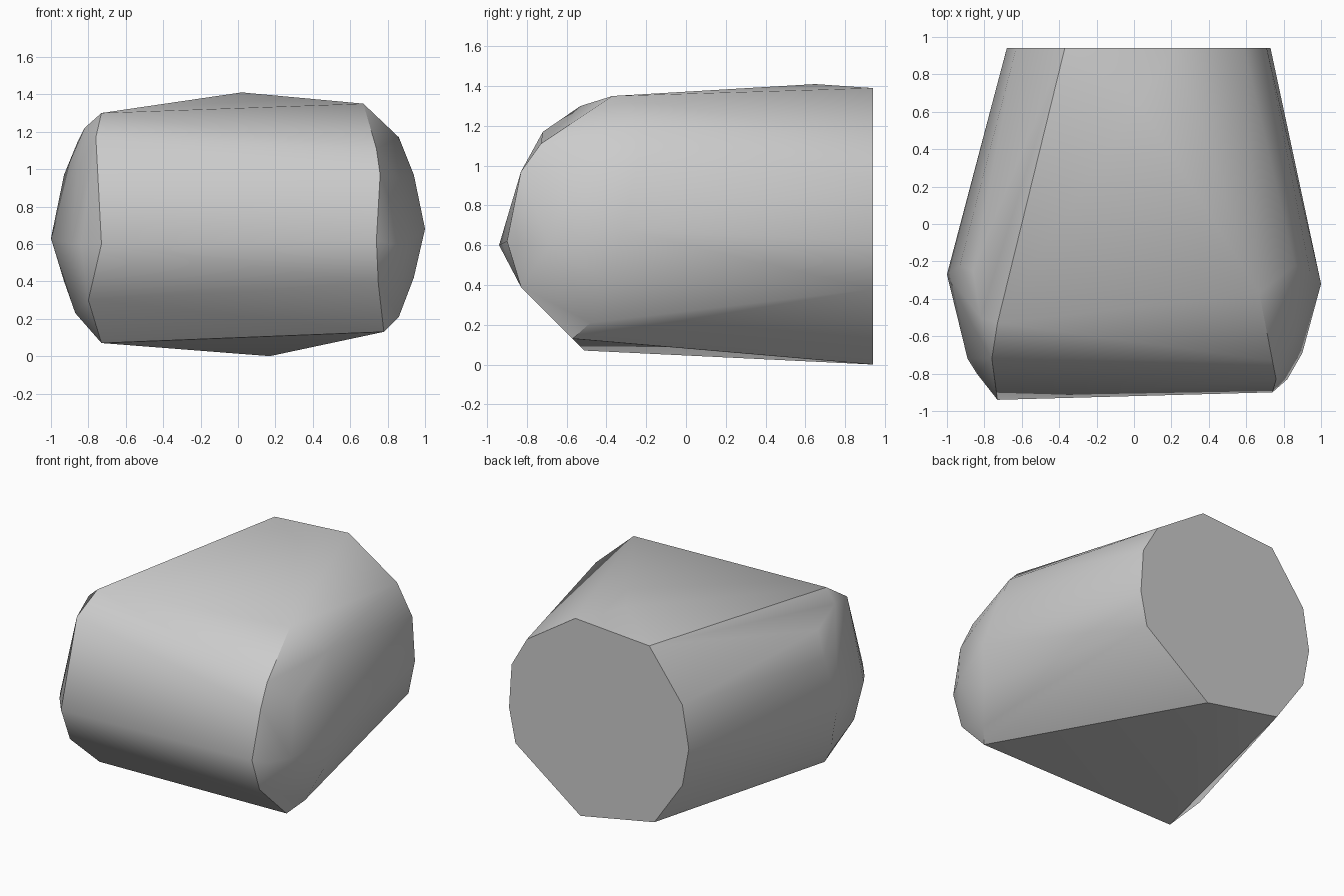
import bpy
import bmesh
import math

# Remove the default object
default_cube = bpy.data.objects.get("Cube")
if default_cube:
    bpy.data.objects.remove(default_cube, do_unlink=True)


def flat_material(name, color):
    material = bpy.data.materials.new(name)
    material.use_nodes = True
    material.diffuse_color = color
    shader = material.node_tree.nodes["Principled BSDF"]
    shader.inputs["Base Color"].default_value = color
    shader.inputs["Roughness"].default_value = 0.8
    return material


def hull_object(name, points, material):
    """Wrap a faceted convex skin around the given outline points."""
    bm = bmesh.new()
    for point in points:
        bm.verts.new(point)
    hull = bmesh.ops.convex_hull(bm, input=bm.verts[:])
    # Drop whatever is not on the skin
    loose = [vert for vert in bm.verts if not vert.link_faces]
    bmesh.ops.delete(bm, geom=loose, context='VERTS')
    # Merge the triangles of flat facets, such as the back cap
    bmesh.ops.dissolve_limit(bm, angle_limit=math.radians(1),
                             verts=bm.verts[:], edges=bm.edges[:])
    bmesh.ops.recalc_face_normals(bm, faces=bm.faces[:])
    mesh = bpy.data.meshes.new(name)
    bm.to_mesh(mesh)
    bm.free()
    mesh.materials.append(material)
    obj = bpy.data.objects.new(name, mesh)
    bpy.context.collection.objects.link(obj)
    return obj


# Flat back cap, outlined in x and z
BACK_Y = 0.94
back_outline = [
    (0.21, 1.39), (-0.37, 1.35), (-0.63, 1.0), (-0.68, 0.7),
    (-0.63, 0.43), (-0.41, 0.11), (0.17, 0), (0.68, 0.38),
    (0.73, 0.62), (0.71, 0.93), (0.59, 1.14),
]
back_cap = [(x, BACK_Y, z) for x, z in back_outline]

# Raised point on the roof
roof_peak = [(0.02, 0.65, 1.41)]

# Front edge of each end, from roof to base
front_edge_left = [
    (0.67, -0.37, 1.35), (0.74, -0.73, 1.11), (0.76, -0.83, 0.97),
    (0.74, -0.9, 0.62), (0.75, -0.83, 0.39), (0.78, -0.57, 0.13),
]
front_edge_right = [
    (-0.73, -0.53, 1.3), (-0.76, -0.72, 1.17), (-0.73, -0.94, 0.6),
    (-0.8, -0.74, 0.3), (-0.73, -0.51, 0.07),
]

# Widest arc of each end, from roof to base
side_arc_left = [
    (0.86, -0.22, 1.17), (0.94, -0.25, 0.97), (1, -0.32, 0.68),
    (0.94, -0.38, 0.42), (0.86, -0.48, 0.21),
]
side_arc_right = [
    (-0.82, -0.5, 1.22), (-0.86, -0.25, 1.14), (-0.93, -0.22, 0.97),
    (-1, -0.27, 0.63), (-0.93, -0.32, 0.4), (-0.87, -0.38, 0.23),
]

# Rounded shoulders between the arcs and the front edges
shoulder_left = [(0.9, -0.69, 0.6), (0.82, -0.83, 0.6), (0.86, -0.6, 0.95)]
shoulder_right = [(-0.89, -0.72, 0.6), (-0.84, -0.8, 0.6), (-0.86, -0.55, 1)]

# One faceted body with soft sides and crisp main edges
grey = flat_material("plain grey", (0.6, 0.6, 0.6, 1))
body = hull_object(
    "faceted_body",
    back_cap + roof_peak + front_edge_left + front_edge_right
    + side_arc_left + side_arc_right + shoulder_left + shoulder_right,
    grey,
)
bpy.ops.object.select_all(action='DESELECT')
body.select_set(True)
bpy.context.view_layer.objects.active = body
bpy.ops.object.shade_smooth_by_angle(angle=math.radians(30))
